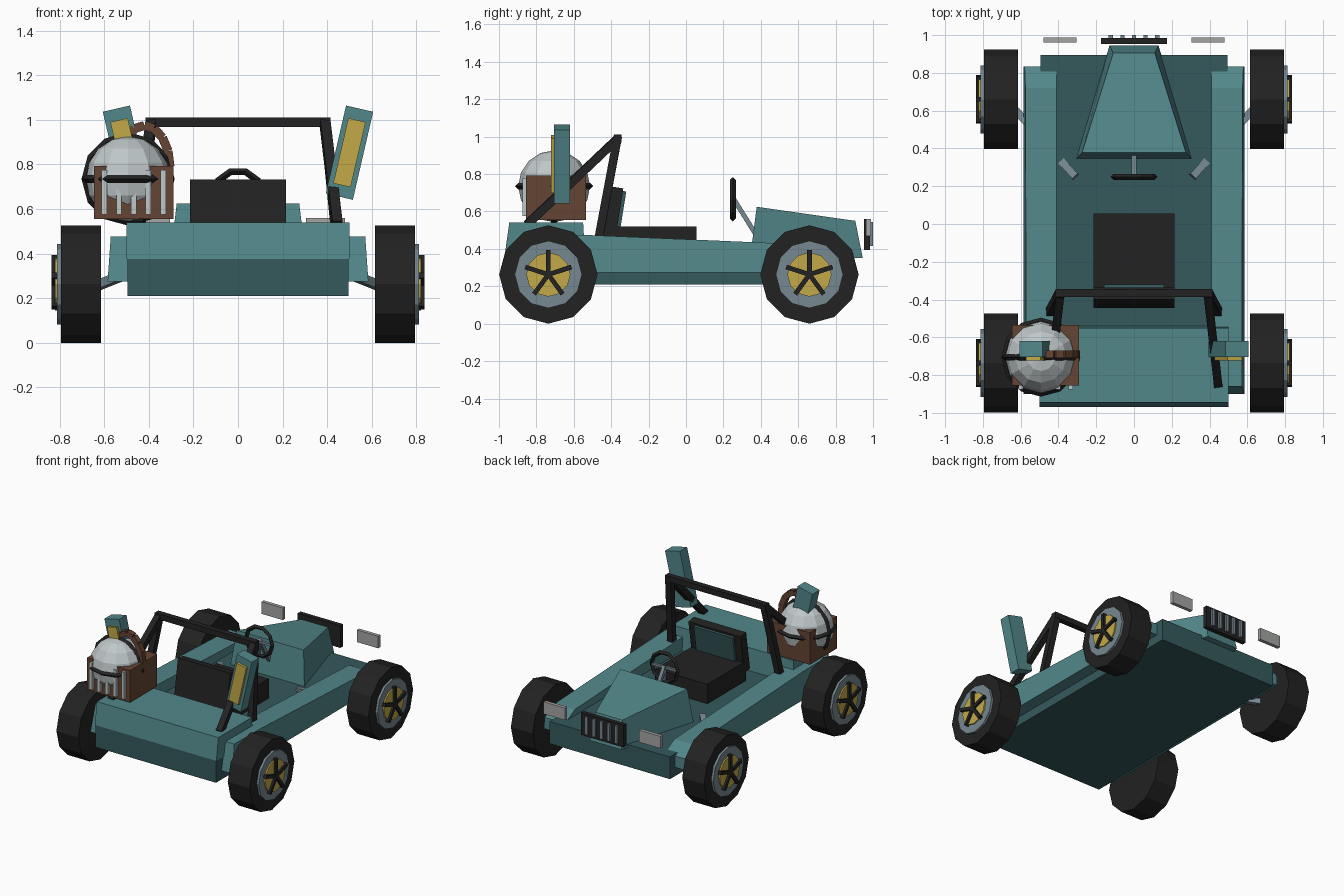
import bpy, bmesh, math
from mathutils import Vector, Matrix

if "Cube" in bpy.data.objects:
    bpy.data.objects.remove(bpy.data.objects["Cube"])


def mat(name, r, g, b):
    m = bpy.data.materials.new(name)
    m.diffuse_color = (r, g, b, 1)
    m.use_nodes = True
    m.node_tree.nodes["Principled BSDF"].inputs["Base Color"].default_value = m.diffuse_color
    return m


TEAL = mat("teal_paint", 0.085, 0.245, 0.255)
DARK = mat("dark_teal", 0.036, 0.100, 0.108)
BLACK = mat("black", 0.016, 0.016, 0.016)
STEEL = mat("blue_grey_steel", 0.18, 0.245, 0.28)
YELLOW = mat("yellow", 0.55, 0.40, 0.065)
BROWN = mat("brown_wood", 0.13, 0.058, 0.034)
GLASS = mat("pale_grey", 0.52, 0.57, 0.58)
SILVER = mat("silver_grey", 0.37, 0.38, 0.37)


def finish(bm, name, material):
    bmesh.ops.recalc_face_normals(bm, faces=bm.faces)
    me = bpy.data.meshes.new(name)
    bm.to_mesh(me)
    bm.free()
    me.materials.append(material)
    ob = bpy.data.objects.new(name, me)
    bpy.context.collection.objects.link(ob)
    return ob


def loft(name, a, b, material):
    """Closed solid between two matching outlines."""
    bm = bmesh.new()
    va = [bm.verts.new(p) for p in a]
    vb = [bm.verts.new(p) for p in b]
    bm.faces.new(va)
    bm.faces.new(vb)
    for i in range(len(va)):
        j = (i + 1) % len(va)
        bm.faces.new((va[i], va[j], vb[j], vb[i]))
    return finish(bm, name, material)


def box(name, x0, x1, y0, y1, z0, z1, material):
    ring = [(x0, y0), (x1, y0), (x1, y1), (x0, y1)]
    return loft(name, [(x, y, z0) for x, y in ring], [(x, y, z1) for x, y in ring], material)


def tilted(name, centre, size, axis, degrees, material):
    bm = bmesh.new()
    m = Matrix.Translation(centre) @ Matrix.Rotation(math.radians(degrees), 4, axis) @ Matrix.Diagonal((*size, 1))
    bmesh.ops.create_cube(bm, size=1, matrix=m)
    return finish(bm, name, material)


def bar(name, a, b, w, material):
    a, b = Vector(a), Vector(b)
    d = (b - a).normalized()
    up = Vector((0, 0, 1)) if abs(d.z) < 0.95 else Vector((0, 1, 0))
    s = d.cross(up).normalized()
    u = s.cross(d)
    h = w / 2
    ring = [s * h + u * h, u * h - s * h, -s * h - u * h, s * h - u * h]
    return loft(name, [a + r for r in ring], [b + r for r in ring], material)


def disc(name, x0, x1, y, z, r, n, material):
    pts = [(y + r * math.sin(2 * math.pi * i / n), z + r * math.cos(2 * math.pi * i / n)) for i in range(n)]
    return loft(name, [(x0, *p) for p in pts], [(x1, *p) for p in pts], material)


def ring(name, loc, rot, r, tube, n, material):
    bpy.ops.mesh.primitive_torus_add(location=loc, rotation=rot, major_radius=r, minor_radius=tube,
                                     major_segments=n, minor_segments=4)
    ob = bpy.context.object
    ob.name = name
    ob.data.materials.append(material)
    return ob


# hull floor and rear deck
box("hull", -0.495, 0.495, -0.965, 0.895, 0.21, 0.375, DARK)
loft("rear_deck",
     [(-0.5, -0.968, 0.375), (0.5, -0.968, 0.375), (0.5, -0.54, 0.375), (-0.5, -0.54, 0.375)],
     [(-0.5, -0.945, 0.54), (0.5, -0.945, 0.54), (0.5, -0.55, 0.54), (-0.5, -0.55, 0.54)], TEAL)

# tapered bonnet
loft("bonnet",
     [(-0.305, 0.345, 0.37), (0.305, 0.345, 0.37), (0.13, 0.945, 0.35), (-0.13, 0.945, 0.35)],
     [(-0.275, 0.378, 0.625), (0.275, 0.378, 0.625), (0.11, 0.905, 0.55), (-0.11, 0.905, 0.55)], TEAL)

# grille with bars
box("grille", -0.175, 0.175, 0.952, 0.985, 0.395, 0.56, BLACK)
for i in range(-2, 3):
    x = i * 0.0615
    box("grille_bar", x - 0.011, x + 0.011, 0.98, 1.0, 0.415, 0.545, STEEL)

for s in (-1, 1):
    # side pod, drawn as a side profile
    prof = [(-0.9, 0.275), (-0.86, 0.478), (-0.55, 0.475), (0.72, 0.42), (0.835, 0.36), (0.835, 0.275)]
    loft("side_pod", [(s * 0.41, y, z) for y, z in prof],
         [(s * (0.585 - 0.07 * (z - 0.275)), y, z) for y, z in prof], TEAL)
    # headlights
    box("headlight", s * 0.305, s * 0.48, 0.962, 0.988, 0.47, 0.56, SILVER)
    # suspension arms
    bar("front_arm", (s * 0.31, 0.25, 0.385), (s * 0.66, 0.64, 0.245), 0.04, STEEL)
    # wheels
    for y in (-0.736, 0.66):
        z = 0.263
        disc("tyre", s * 0.615, s * 0.795, y, z, 0.263, 12, BLACK)
        disc("rim", s * 0.78, s * 0.812, y, z, 0.18, 12, STEEL)
        disc("hub_cap", s * 0.80, s * 0.822, y, z, 0.118, 12, YELLOW)
        for k in range(5):
            a = 2 * math.pi * k / 5
            bar("wheel_spoke", (s * 0.825, y, z),
                (s * 0.825, y + 0.13 * math.sin(a), z + 0.13 * math.cos(a)), 0.025, BLACK)
    # roll cage legs and back stays
    bar("cage_leg", (s * 0.39, -0.365, 1.0), (s * 0.445, -0.47, 0.44), 0.045, BLACK)
    bar("cage_stay", (s * 0.39, -0.365, 0.99), (s * 0.445, -0.85, 0.53), 0.045, BLACK)
    # tail lamps, tilted outwards
    tilted("tail_lamp", (s * 0.5, -0.662, 0.853), (0.125, 0.085, 0.405), 'Y', s * 13, TEAL)
    tilted("tail_lamp_lens", (s * 0.5, -0.713, 0.853), (0.08, 0.018, 0.30), 'Y', s * 13, YELLOW)
bar("cage_top", (-0.415, -0.365, 0.99), (0.415, -0.365, 0.99), 0.042, BLACK)

# seat
box("seat_cushion", -0.215, 0.215, -0.40, 0.055, 0.375, 0.52, BLACK)
tilted("seat_back", (0, -0.39, 0.585), (0.43, 0.065, 0.29), 'X', -9, BLACK)
tilted("seat_pad", (0, -0.35, 0.61), (0.32, 0.03, 0.20), 'X', -9, DARK)

# steering wheel and column
ring("steering_wheel", (0, 0.25, 0.665), (math.pi / 2, 0, 0), 0.108, 0.016, 10, BLACK)
bar("steering_spoke", (-0.105, 0.25, 0.665), (0.105, 0.25, 0.665), 0.018, STEEL)
bar("steering_spoke", (0, 0.25, 0.56), (0, 0.25, 0.665), 0.018, STEEL)
bar("steering_column", (0, 0.25, 0.675), (0, 0.39, 0.45), 0.025, STEEL)

# wooden crate with slats and handle
box("crate", -0.645, -0.29, -0.855, -0.535, 0.555, 0.793, BROWN)
for i in range(5):
    x = -0.6 + i * 0.066
    box("crate_slat", x - 0.012, x + 0.012, -0.875, -0.85, 0.575, 0.775, GLASS)
arc = [(-0.42 + 0.115 * math.cos(math.pi * i / 8), -0.69, 0.79 + 0.185 * math.sin(math.pi * i / 8)) for i in range(9)]
for a, b in zip(arc, arc[1:]):
    bar("crate_handle", a, b, 0.04, BROWN)

# glass globe and its bands
c = (-0.493, -0.705, 0.735)
bpy.ops.mesh.primitive_uv_sphere_add(segments=12, ring_count=8, radius=0.192, location=c)
globe = bpy.context.object
globe.name = "globe"
globe.data.materials.append(GLASS)
ring("globe_band_level", c, (0, 0, 0), 0.192, 0.017, 12, BLACK)
ring("globe_band_upright", c, (math.pi / 2, 0, 0), 0.192, 0.017, 12, BLACK)
